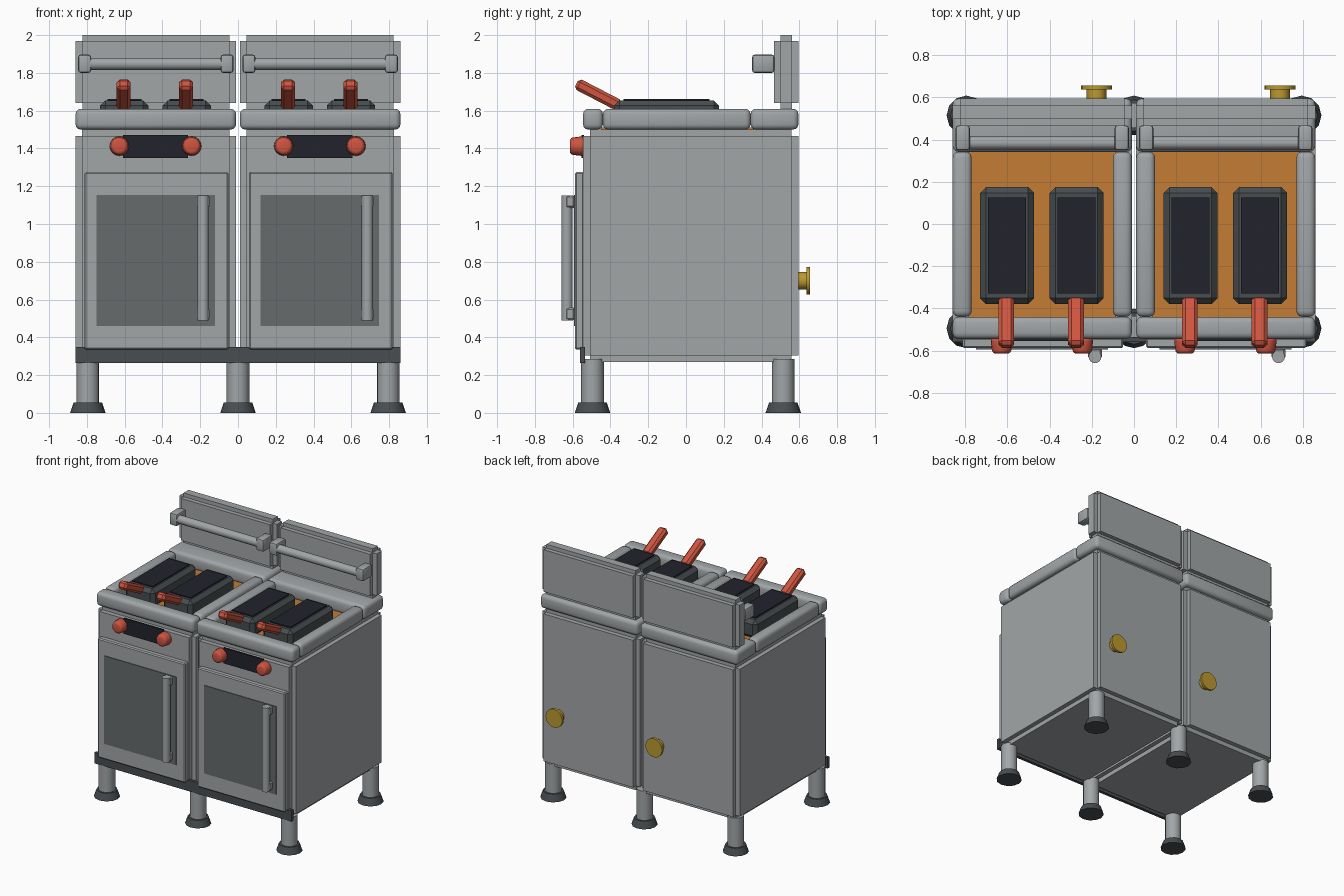
import bpy, bmesh, math
from mathutils import Matrix, Vector

cube = bpy.data.objects.get("Cube")
if cube:
    bpy.data.objects.remove(cube)


def material(name, rgb):
    m = bpy.data.materials.new(name)
    m.use_nodes = True
    m.diffuse_color = (*rgb, 1)
    m.node_tree.nodes["Principled BSDF"].inputs["Base Color"].default_value = (*rgb, 1)
    return m


STEEL = material("brushed steel", (0.36, 0.38, 0.39))
DARK = material("dark grey", (0.065, 0.075, 0.08))
GLASS = material("oven glass", (0.135, 0.145, 0.15))
BLACK = material("blue black", (0.016, 0.016, 0.026))
RED = material("red plastic", (0.62, 0.09, 0.05))
OIL = material("orange oil", (0.55, 0.2, 0.035))
BRASS = material("brass", (0.5, 0.32, 0.03))


def finish(bm, name, mat, bevel=0, segments=1, smooth=False, matrix=None):
    if bevel:
        sharp = [e for e in bm.edges if e.calc_face_angle(0) > math.radians(50)]
        bmesh.ops.bevel(bm, geom=sharp, offset=bevel, segments=segments,
                        profile=0.5, affect='EDGES', clamp_overlap=True)
    if matrix:
        bm.transform(matrix)
    bmesh.ops.recalc_face_normals(bm, faces=bm.faces)
    for f in bm.faces:
        f.smooth = smooth
    me = bpy.data.meshes.new(name)
    bm.to_mesh(me)
    bm.free()
    if smooth:
        me.set_sharp_from_angle(angle=math.radians(40))
    me.materials.append(mat)
    ob = bpy.data.objects.new(name, me)
    bpy.context.collection.objects.link(ob)
    return ob


def box(name, mat, x, y, z, bevel=0, segments=1, matrix=None):
    """Box between (min, max) pairs on each axis."""
    bm = bmesh.new()
    bmesh.ops.create_cube(bm, size=1)
    lo, hi = (Vector(v) for v in zip(x, y, z))
    size = hi - lo
    bm.transform(Matrix.Translation((lo + hi) / 2) @ Matrix.Diagonal((*size, 1)))
    return finish(bm, name, mat, bevel, segments, segments > 1, matrix)


def rod(name, mat, start, end, r1, r2=None, sides=16, bevel=0, segments=2):
    """Cylinder or cone between two points."""
    a, b = Vector(start), Vector(end)
    bm = bmesh.new()
    bmesh.ops.create_cone(bm, cap_ends=True, segments=sides, radius1=r1,
                          radius2=r1 if r2 is None else r2, depth=(b - a).length)
    turn = (b - a).to_track_quat('Z', 'Y').to_matrix().to_4x4()
    return finish(bm, name, mat, bevel, segments, True,
                  Matrix.Translation((a + b) / 2) @ turn)


def notched_box(name, x, y, z, ix, iy, iz):
    """Core with a panel standing proud of every side, leaving stepped corners."""
    def inset(p, d):
        return (p[0] + d, p[1] - d)
    box(name + "_core", STEEL, inset(x, ix), inset(y, iy), z)
    box(name + "_side_panels", STEEL, x, inset(y, iy), inset(z, iz))
    box(name + "_front_back_panels", STEEL, inset(x, ix), y, inset(z, iz))


def cooker(side, cx):
    def X(a, b):
        return (cx + a, cx + b)

    def n(part):
        return side + "_" + part

    # Cabinet and splashback
    notched_box(n("cabinet"), X(-.425, .425), (-.545, .595), (.27, 1.5), .035, .036, .035)
    notched_box(n("splashback"), X(-.425, .425), (.465, .595), (1.61, 2.0), .036, .034, .03)

    # Rounded worktop rim around the oil
    rim = dict(bevel=.028, segments=3)
    box(n("front_rim"), STEEL, X(-.425, .425), (-.545, -.44), (1.5, 1.61), **rim)
    box(n("back_rim"), STEEL, X(-.425, .425), (.342, .595), (1.5, 1.61), **rim)
    for s, tag in ((-1, "right"), (1, "left")):
        xs = sorted((s * .425, s * .335))
        box(n(tag + "_rim"), STEEL, X(*xs), (-.44, .342), (1.5, 1.61), **rim)
    box(n("oil"), OIL, X(-.35, .35), (-.45, .36), (1.49, 1.512))

    # Lidded baskets with sloping handles
    for bx in (-.167, .163):
        box(n("basket"), DARK, X(bx - .128, bx + .128), (-.38, .175), (1.51, 1.655), .028)
        box(n("basket_lid"), BLACK, X(bx - .09, bx + .09), (-.33, .125), (1.65, 1.663))
        a, b = Vector((cx + bx - .003, -.35, 1.625)), Vector((cx + bx - .003, -.58, 1.744))
        turn = (b - a).to_track_quat('Z', 'Y').to_matrix().to_4x4()
        box(n("basket_handle"), RED, (-.037, .037), (-.031, .031), (0, (b - a).length),
            .016, 1, Matrix.Translation(a) @ turn)

    # Towel bar on the splashback
    rod(n("towel_bar"), STEEL, (cx - .40, .385, 1.848), (cx + .40, .385, 1.848), .032)
    for s in (-1, 1):
        bx = s * .377
        box(n("towel_bar_bracket"), STEEL, X(bx - .034, bx + .034), (.35, .468),
            (1.8, 1.897), .014, 2)

    # Control panel and knobs
    box(n("control_panel"), BLACK, X(-.175, .17), (-.554, -.54), (1.35, 1.472))
    for kx in (-.193, .19):
        rod(n("knob"), RED, (cx + kx, -.54, 1.412), (cx + kx, -.615, 1.412),
            .053, .044, 16, .016, 3)

    # Door, window and handle
    box(n("door"), STEEL, X(-.378, .384), (-.588, -.54), (.335, 1.275), .008)
    box(n("door_window"), GLASS, X(-.315, .312), (-.594, -.586), (.46, 1.153))
    rod(n("door_handle"), STEEL, (cx + .25, -.63, .49), (cx + .25, -.63, 1.152), .03)
    for z in (.49, 1.084):
        box(n("door_handle_mount"), STEEL, X(.217, .283), (-.64, -.588), (z, z + .068), .01)

    # Gas connector at the back
    rod(n("gas_pipe"), BRASS, (cx + .257, .59, .70), (cx + .257, .64, .70), .047)
    rod(n("gas_flange"), BRASS, (cx + .257, .637, .70), (cx + .257, .656, .70), .073)


cooker("right", -.435)
cooker("left", .435)

# Shared kick strip
box("kick_strip", DARK, (-.86, .86), (-.56, -.535), (.265, .35))

# Legs and feet
for x in (-.795, 0, .795):
    for y in (-.495, .515):
        rod("leg", STEEL, (x, y, .04), (x, y, .285), .06)
        rod("foot", DARK, (x, y, 0), (x, y, .055), .094, .075, 12)
